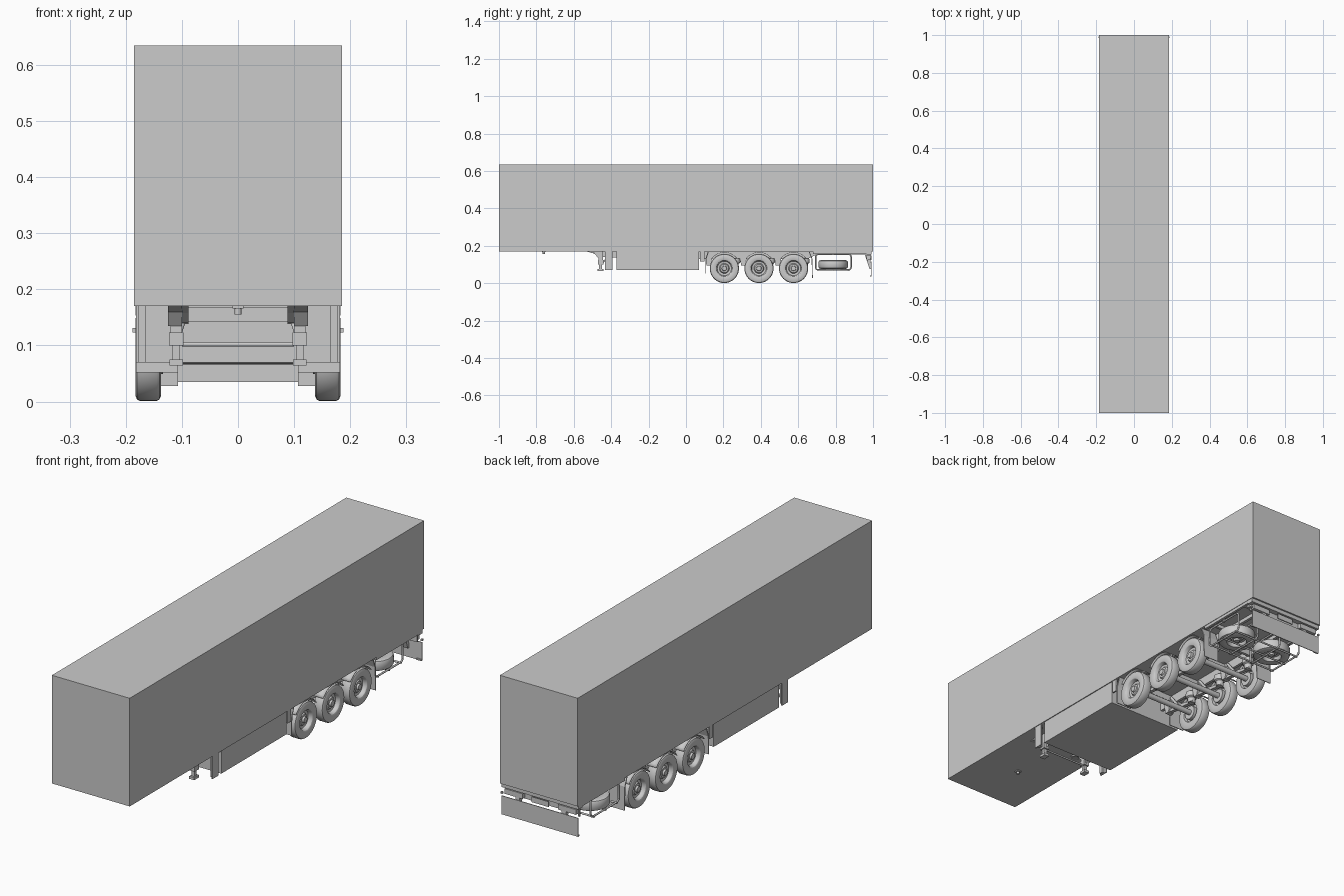
import bpy, bmesh, math
from mathutils import Matrix, Vector

if "Cube" in bpy.data.objects:
    bpy.data.objects.remove(bpy.data.objects["Cube"])


def finish(name, bm, smooth=False):
    bmesh.ops.recalc_face_normals(bm, faces=bm.faces)
    me = bpy.data.meshes.new(name)
    bm.to_mesh(me)
    bm.free()
    ob = bpy.data.objects.new(name, me)
    bpy.context.collection.objects.link(ob)
    if smooth:
        bpy.ops.object.select_all(action='DESELECT')
        bpy.context.view_layer.objects.active = ob
        ob.select_set(True)
        bpy.ops.object.shade_smooth_by_angle(angle=math.radians(35))
    return ob


def mirror_x(ob):
    ob.modifiers.new("mirror", 'MIRROR')
    return ob


def box(name, x, y, z):
    """Box from (min, max) pairs on each axis."""
    bm = bmesh.new()
    size = [b - a for a, b in (x, y, z)]
    mid = [(a + b) / 2 for a, b in (x, y, z)]
    bmesh.ops.create_cube(bm, size=1, matrix=Matrix.Translation(mid) @ Matrix.Diagonal((*size, 1)))
    return finish(name, bm)


def side_profile(name, pts, x0, x1):
    """Extrude a (y, z) outline from x0 to x1."""
    bm = bmesh.new()
    f = bm.faces.new([bm.verts.new((x0, y, z)) for y, z in pts])
    r = bmesh.ops.extrude_face_region(bm, geom=[f])
    verts = [v for v in r['geom'] if isinstance(v, bmesh.types.BMVert)]
    bmesh.ops.translate(bm, verts=verts, vec=(x1 - x0, 0, 0))
    return finish(name, bm)


def lathe(name, prof, loc, axis='X', steps=40):
    """Revolve (along-axis, radius) points around an axis through loc."""
    bm = bmesh.new()
    vs = [bm.verts.new((0, r, a)) for a, r in prof]
    es = [bm.edges.new(p) for p in zip(vs, vs[1:])]
    bmesh.ops.spin(bm, geom=vs + es, cent=(0, 0, 0), axis=(0, 0, 1), angle=math.tau, steps=steps)
    bmesh.ops.remove_doubles(bm, verts=bm.verts, dist=1e-5)
    m = Matrix.Translation(loc)
    if axis == 'X':
        m = m @ Matrix.Rotation(math.pi / 2, 4, 'Y')
    bmesh.ops.transform(bm, matrix=m, verts=bm.verts)
    return finish(name, bm, True)


def rod(name, p, q, r, steps=16):
    p, q = Vector(p), Vector(q)
    bm = bmesh.new()
    d = q - p
    m = Matrix.Translation((p + q) / 2) @ d.to_track_quat('Z', 'Y').to_matrix().to_4x4()
    bmesh.ops.create_cone(bm, cap_ends=True, segments=steps, radius1=r, radius2=r, depth=d.length, matrix=m)
    return finish(name, bm, True)


def tube(name, pts, r):
    """Closed bent tube."""
    cu = bpy.data.curves.new(name, 'CURVE')
    cu.dimensions = '3D'
    cu.bevel_depth, cu.bevel_resolution = r, 2
    sp = cu.splines.new('POLY')
    sp.points.add(len(pts) - 1)
    for s, p in zip(sp.points, pts):
        s.co = (*p, 1)
    sp.use_cyclic_u = True
    ob = bpy.data.objects.new(name, cu)
    bpy.context.collection.objects.link(ob)


# Cargo body, coupling pin and pallet box
box("cargo_body", (-.185, .185), (-1, 1), (.17, .635))
rod("coupling_pin", (0, -.76, .155), (0, -.76, .172), .006)
box("coupling_pin_collar", (-.01, .01), (-.77, -.75), (.166, .171))
box("pallet_box", (-.181, .181), (-.372, .07), (.07, .171))

# Chassis rails and cross members
mirror_x(side_profile("chassis_rail", [(-.53, .171), (-.49, .158), (-.465, .14), (.1, .13), (.65, .13),
                                       (.7, .154), (.985, .154), (.985, .171)], .088, .1))
for i, y in enumerate((-.44, .13, .3, .48, .64)):
    box(f"cross_member_{i}", (-.09, .09), (y, y + .012), (.142, .168))
mirror_x(side_profile("rail_gusset", [(-.54, .171), (-.49, .16), (-.47, .135), (-.46, .135), (-.46, .171)], .1, .125))

# Landing gear
mirror_x(box("landing_leg_outer", (.1, .12), (-.468, -.445), (.1, .171)))
mirror_x(box("landing_leg_collar", (.097, .123), (-.471, -.442), (.1, .123)))
mirror_x(box("landing_leg_inner", (.103, .117), (-.464, -.449), (.075, .1)))
mirror_x(box("landing_foot", (.098, .122), (-.472, -.44), (.064, .075)))
rod("landing_cross_shaft", (-.1, -.456, .102), (.1, -.456, .102), .004)
mirror_x(rod("landing_brace", (.11, -.45, .105), (.09, -.39, .165), .004))

# Side guard plates ahead of and behind the pallet box
mirror_x(box("front_side_guard", (.176, .182), (-.432, -.393), (.07, .171)))
mirror_x(box("front_guard_post", (.164, .176), (-.42, -.405), (.07, .171)))
mirror_x(box("rear_side_guard", (.176, .182), (.076, .1), (.115, .171)))

# Wheels: tyre with dished rim, and projecting hub
tyre = [(-.022, .042), (-.023, .05), (-.023, .068), (-.02, .075), (-.015, .078), (.015, .078),
        (.02, .075), (.023, .068), (.023, .05), (.021, .044)]
rim = [(.021, .044), (.018, .041), (.004, .038), (.002, .027), (.006, .025), (.01, .022), (.01, .014),
       (.018, .012), (.019, 0)]
inner_rim = [(-.022, .042), (-.01, .038), (-.01, .03), (-.026, .03), (-.026, 0)]
R = .079
for i, y in enumerate((.205, .39, .575)):
    c = (.16, y, R)
    mirror_x(lathe(f"tyre_{i}", tyre, c))
    mirror_x(lathe(f"rim_{i}", rim, c))
    mirror_x(lathe(f"brake_drum_{i}", inner_rim, c, steps=32))
    rod(f"axle_{i}", (-.14, y, R), (.14, y, R), .012)
    # Suspension: hanger, trailing arm, air spring, damper
    mirror_x(side_profile(f"spring_hanger_{i}", [(y - .105, .15), (y - .06, .15), (y - .075, .095), (y - .095, .095)],
                          .08, .108))
    mirror_x(side_profile(f"trailing_arm_{i}", [(y - .09, .11), (y - .08, .098), (y, .088), (y + .075, .08),
                                                (y + .075, .088), (y, .104)], .086, .102))
    mirror_x(lathe(f"air_spring_{i}", [(0, 0), (0, .015), (.02, .017), (.024, .024), (.036, .026), (.048, .023),
                                       (.05, 0)], (.094, y + .06, .084), 'Z', 24))
    mirror_x(rod(f"damper_{i}", (.075, y, .085), (.075, y - .05, .15), .006))
    # Arched mudguard
    bm = bmesh.new()
    prev = None
    for k in range(13):
        a = math.radians(35 + 110 * k / 12)
        row = [bm.verts.new((x, y + .0875 * math.cos(a), R + .0875 * math.sin(a))) for x in (.138, .182)]
        if prev:
            bm.faces.new((prev[0], prev[1], row[1], row[0]))
        prev = row
    g = finish(f"mudguard_{i}", bm, True)
    g.modifiers.new("thick", 'SOLIDIFY').thickness = .002
    mirror_x(g)

# Mud flaps before and after the wheel group
mirror_x(side_profile("front_mudflap", [(.118, .171), (.104, .13), (.103, .052), (.107, .052), (.109, .13), (.123, .171)],
                      .107, .182))
mirror_x(side_profile("rear_mudflap", [(.655, .171), (.671, .13), (.675, .028), (.678, .028), (.676, .13), (.66, .171)],
                      .107, .182))

# Two spare wheels lying in a tubular carrier
for sx in (-1, 1):
    c = (sx * .095, .787, .1)
    lathe(f"spare_tyre_{sx}", tyre, c, 'Z')
    lathe(f"spare_rim_{sx}", [(-a, r) for a, r in rim], c, 'Z')
    lathe(f"spare_back_{sx}", [(.022, .042), (.01, .038), (.008, .025), (.006, .02), (.006, 0)], c, 'Z')
for i, x in enumerate((-.165, -.06, .06, .165)):
    ring = [(x, cy + .015 * math.cos(math.radians(a)), cz + .015 * math.sin(math.radians(a)))
            for cy, cz, a0 in ((.868, .14, 0), (.708, .14, 90), (.708, .086, 180), (.868, .086, 270))
            for a in (a0, a0 + 30, a0 + 60, a0 + 90)]
    tube(f"spare_carrier_hoop_{i}", ring, .004)
for i, y in enumerate((.71, .787, .866)):
    rod(f"spare_carrier_bar_{i}", (-.17, y, .07), (.17, y, .07), .004)
mirror_x(rod("carrier_hanger", (.165, .787, .15), (.165, .787, .171), .005))

# Rear underframe, lamp units and bumper
box("rear_cross_beam", (-.183, .183), (.965, .993), (.153, .171))
mirror_x(box("rear_edge_rail", (.172, .183), (.68, .99), (.157, .171)))
mirror_x(box("rear_lamp", (.085, .17), (.972, .99), (.126, .148)))
box("rear_lamp_bar", (-.175, .175), (.966, .974), (.122, .15))
mirror_x(side_profile("bumper_bracket", [(.955, .155), (.985, .155), (.99, .075), (.982, .075)], .1, .12))
box("rear_bumper_panel", (-.182, .182), (.989, .992), (.035, .115))
mirror_x(box("bumper_lower_lip", (.16, .182), (.984, .99), (.036, .042)))
mirror_x(box("rear_marker_lamp", (.18, .188), (.984, .992), (.123, .131)))
box("plate_holder", (-.04, .04), (.988, .991), (.125, .148))
for i, y in enumerate((.72, .93)):
    box(f"rear_cross_member_{i}", (-.175, .175), (y, y + .012), (.155, .171))
